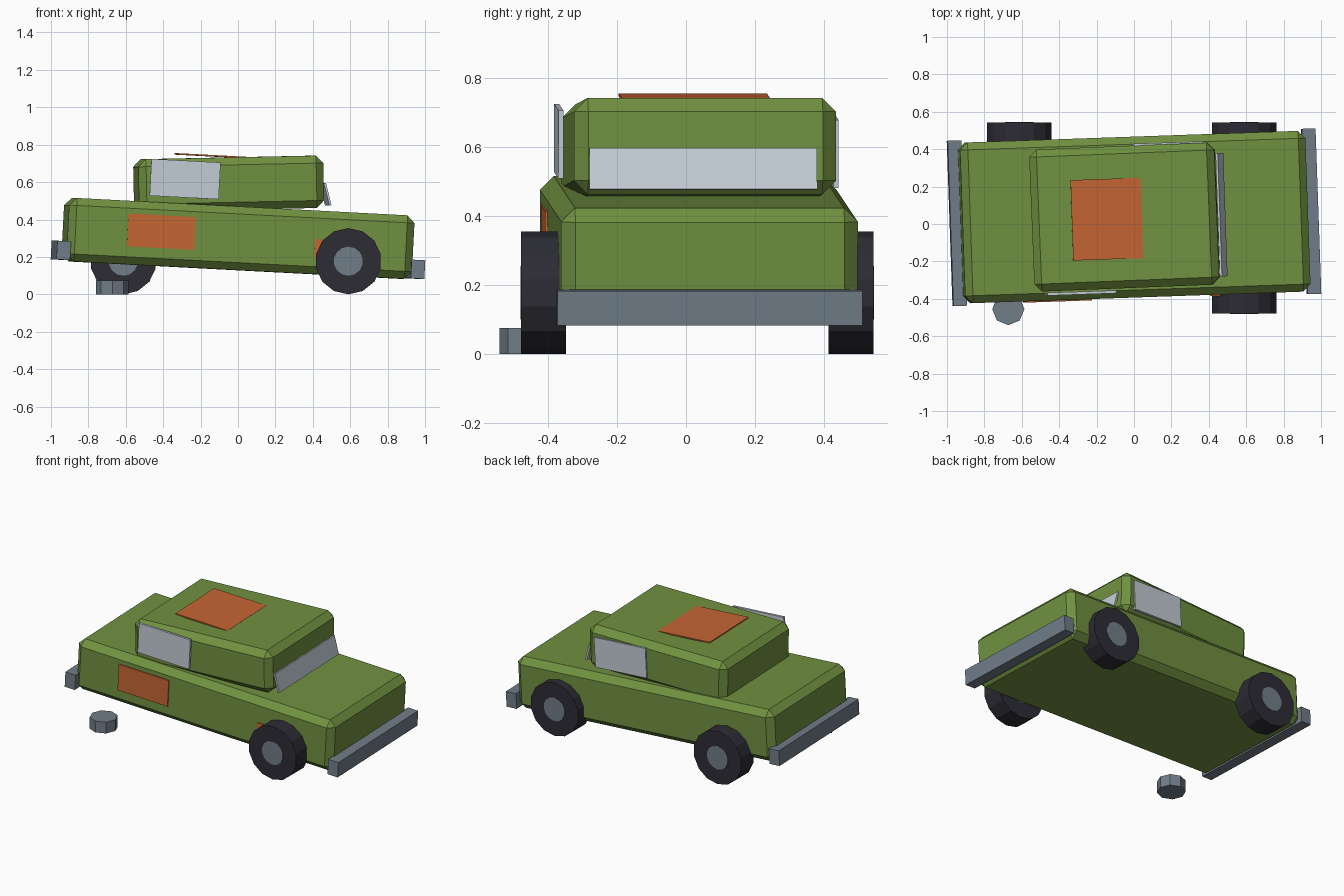
import bpy, bmesh
from math import radians, pi
from mathutils import Matrix, Vector

cube = bpy.data.objects.get("Cube")
if cube:
    bpy.data.objects.remove(cube)


def material(name, rgb):
    m = bpy.data.materials.new(name)
    m.use_nodes = True
    m.diffuse_color = (*rgb, 1)
    m.node_tree.nodes["Principled BSDF"].inputs["Base Color"].default_value = (*rgb, 1)
    return m


GREEN = material("olive_green", (0.165, 0.285, 0.052))
ORANGE = material("rust_orange", (0.56, 0.13, 0.033))
GLASS = material("pale_glass", (0.55, 0.61, 0.67))
METAL = material("steel_grey", (0.165, 0.205, 0.25))
RUBBER = material("dark_rubber", (0.026, 0.025, 0.035))


def finish(name, bm, mat, matrix):
    mesh = bpy.data.meshes.new(name)
    bm.to_mesh(mesh)
    bm.free()
    mesh.materials.append(mat)
    ob = bpy.data.objects.new(name, mesh)
    bpy.context.collection.objects.link(ob)
    ob.matrix_world = matrix
    return ob


def pose(loc, yaw=2, pitch=3):
    """Placement of a sagging, slightly turned part."""
    return (Matrix.Translation(loc) @ Matrix.Rotation(radians(yaw), 4, "Z")
            @ Matrix.Rotation(radians(pitch), 4, "Y"))


def box(name, size, mat, matrix, chamfer=0):
    bm = bmesh.new()
    bmesh.ops.create_cube(bm, size=1)
    bmesh.ops.scale(bm, vec=Vector(size), verts=bm.verts)
    ob = finish(name, bm, mat, matrix)
    if chamfer:
        mod = ob.modifiers.new("chamfer", "BEVEL")
        mod.width = chamfer
        mod.segments = 1
    return ob


def disc(name, radius, depth, sides, mat, matrix):
    bm = bmesh.new()
    bmesh.ops.create_cone(bm, cap_ends=True, segments=sides,
                          radius1=radius, radius2=radius, depth=depth)
    return finish(name, bm, mat, matrix)


# Lower body and cabin
box("body", (1.85, 0.86, 0.34), GREEN, pose((0, 0.037, 0.299)), 0.04)
box("cabin", (0.99, 0.76, 0.28), GREEN, pose((-0.05, 0.037, 0.592), 2.3, -1.2), 0.04)

# Bumpers at both ends
for name, x, y, z in (("front_bumper", 0.947, 0.068, 0.134),
                      ("rear_bumper", -0.947, 0.004, 0.235)):
    box(name, (0.073, 0.885, 0.1), METAL, pose((x, y, z)))

# Windows
box("windscreen", (0.012, 0.66, 0.123), GLASS, pose((0.468, 0.05, 0.535), 2, -14))
box("right_side_window", (0.37, 0.015, 0.197), GLASS, pose((-0.283, -0.369, 0.616)))
box("left_side_window", (0.37, 0.015, 0.197), GLASS, pose((0.18, 0.428, 0.589)))

# Rust patches
box("roof_patch", (0.375, 0.43, 0.008), ORANGE, pose((-0.145, 0.026, 0.741)))
box("side_patch", (0.36, 0.009, 0.175), ORANGE, pose((-0.41, -0.41, 0.335)))
box("wheel_arch_patch", (0.29, 0.009, 0.1), ORANGE, pose((0.555, -0.376, 0.238)))

# Three remaining wheels, with hubs on both faces
for name, x, y in (("front_right", 0.59, -0.413),
                   ("front_left", 0.59, 0.478),
                   ("rear_left", -0.613, 0.478)):
    axle = Matrix.Translation((x, y, 0.177)) @ Matrix.Rotation(pi / 2, 4, "X")
    disc(name + "_tyre", 0.177, 0.13, 14, RUBBER, axle)
    disc(name + "_hub", 0.078, 0.134, 14, METAL, axle)

# Loose hub lying where the missing wheel belongs
disc("loose_hub", 0.086, 0.075, 8, METAL, Matrix.Translation((-0.672, -0.455, 0.0375)))
